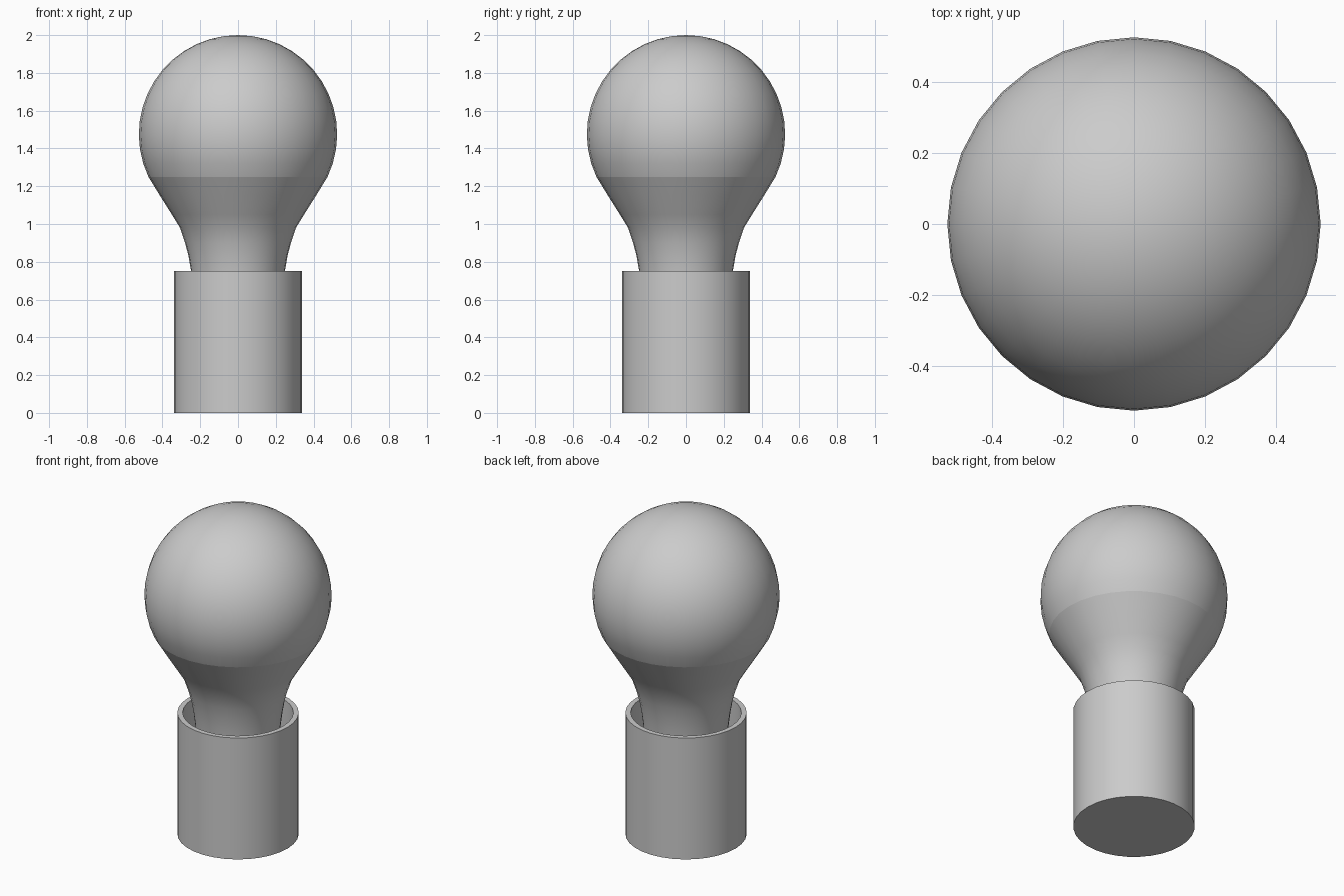
import bpy, bmesh
from math import pi, sin, cos, sqrt, asin, radians

cube = bpy.data.objects.get("Cube")
if cube:
    bpy.data.objects.remove(cube, do_unlink=True)

SIDES = 32
GREY = 0.6

grey = bpy.data.materials.new("light_grey")
grey.use_nodes = True
grey.diffuse_color = (GREY, GREY, GREY, 1)
grey.node_tree.nodes["Principled BSDF"].inputs["Base Color"].default_value = (GREY, GREY, GREY, 1)


def lathe(name, profile):
    """Spin a (radius, height) profile around z into a smooth shaded object."""
    bm = bmesh.new()
    verts = [bm.verts.new((r, 0, z)) for r, z in profile]
    edges = [bm.edges.new(pair) for pair in zip(verts, verts[1:])]
    bmesh.ops.spin(bm, geom=verts + edges, cent=(0, 0, 0), axis=(0, 0, 1),
                   angle=2 * pi, steps=SIDES, use_duplicate=False)
    bmesh.ops.remove_doubles(bm, verts=bm.verts, dist=0.0005)
    bmesh.ops.recalc_face_normals(bm, faces=bm.faces)
    mesh = bpy.data.meshes.new(name)
    bm.to_mesh(mesh)
    bm.free()
    mesh.materials.append(grey)
    obj = bpy.data.objects.new(name, mesh)
    bpy.context.collection.objects.link(obj)
    bpy.ops.object.select_all(action="DESELECT")
    obj.select_set(True)
    bpy.context.view_layer.objects.active = obj
    bpy.ops.object.shade_smooth_by_angle(angle=radians(30))
    return obj


# Round glass top, cut off where the neck begins
RADIUS, CENTRE, SEAM = 0.525, 1.475, 1.25
seam_radius = sqrt(RADIUS ** 2 - (CENTRE - SEAM) ** 2)
start = asin((SEAM - CENTRE) / RADIUS)
RINGS = 14
angles = [start + (pi / 2 - start) * i / RINGS for i in range(RINGS + 1)]
lathe("bulb_globe", [(RADIUS * cos(a), CENTRE + RADIUS * sin(a)) for a in angles])

# Flared neck running down into the socket
lathe("bulb_neck", [(0, 0.6), (0.235, 0.6), (0.24, 0.68), (0.25, 0.76),
                    (0.262, 0.83), (0.28, 0.9), (0.307, 0.98), (0.35, 1.05),
                    (0.413, 1.15), (seam_radius, SEAM)])

# Hollow socket cup with a thin rim
lathe("socket", [(0, 0), (0.34, 0), (0.34, 0.75), (0.31, 0.75), (0.31, 0.03), (0, 0.03)])
